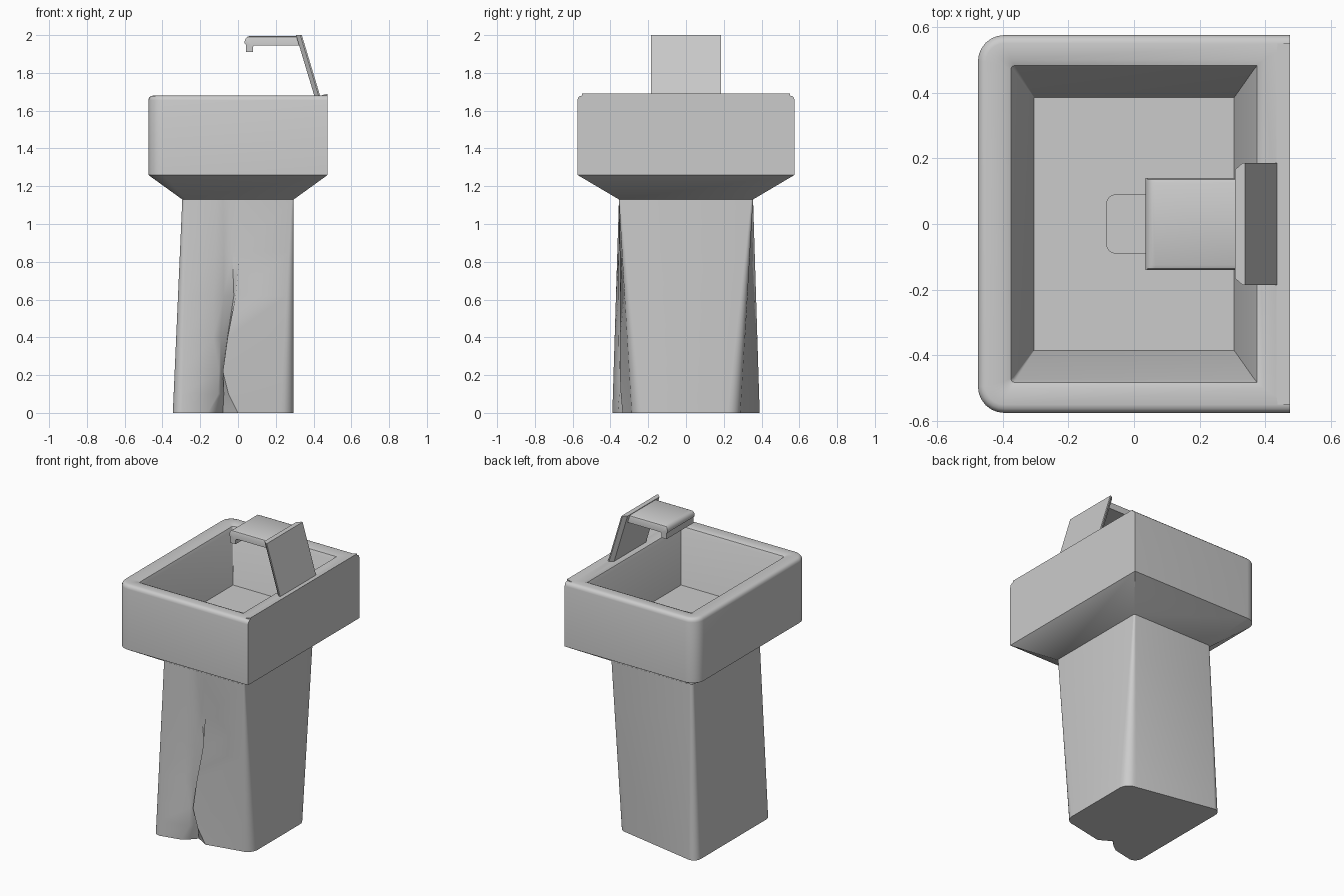
import bpy
import bmesh
from math import sin, cos, pi, radians

cube = bpy.data.objects.get("Cube")
if cube:
    bpy.data.objects.remove(cube)

grey = bpy.data.materials.new("ceramic grey")
grey.use_nodes = True
colour = (0.6, 0.6, 0.6, 1)
grey.diffuse_color = colour
grey.node_tree.nodes["Principled BSDF"].inputs["Base Color"].default_value = colour


def rounded_ring(x0, x1, y_left, y_right, z, r_left, r_right, notch=()):
    """Anticlockwise rounded trapezoid; notch points sit on the front edge."""
    pts = []
    corners = ((x0, -y_left, r_left), (x1, -y_right, r_right),
               (x1, y_right, r_right), (x0, y_left, r_left))
    for i, (cx, cy, r) in enumerate(corners):
        mx = cx + (r if cx == x0 else -r)
        my = cy + (r if cy < 0 else -r)
        for k in range(7):
            a = pi + i * pi / 2 + k * pi / 12
            pts.append((mx + r * cos(a), my + r * sin(a), z))
        if i == 0:
            for nx, depth in notch:
                edge = y_left + (y_right - y_left) * (nx - x0) / (x1 - x0)
                pts.append((nx, depth - edge, z))
    return pts


def loft(name, rings, angle=40):
    """Skin consecutive rings and cap both ends."""
    bm = bmesh.new()
    rows = [[bm.verts.new(p) for p in ring] for ring in rings]
    n = len(rows[0])
    for low, high in zip(rows, rows[1:]):
        for i in range(n):
            j = (i + 1) % n
            bm.faces.new((low[i], low[j], high[j], high[i]))
    bm.faces.new(rows[0][::-1])
    bm.faces.new(rows[-1])
    bmesh.ops.remove_doubles(bm, verts=bm.verts, dist=0.0002)
    bmesh.ops.recalc_face_normals(bm, faces=bm.faces)
    mesh = bpy.data.meshes.new(name)
    bm.to_mesh(mesh)
    bm.free()
    mesh.materials.append(grey)
    obj = bpy.data.objects.new(name, mesh)
    bpy.context.collection.objects.link(obj)
    bpy.ops.object.select_all(action='DESELECT')
    obj.select_set(True)
    bpy.context.view_layer.objects.active = obj
    bpy.ops.object.shade_smooth_by_angle(angle=radians(angle))


# Pedestal: wall side narrows toward the floor, and the front has a fold
# Each level: height, fold left edge, fold bottom, fold right edge, depth
fold = ((0, -0.16, -0.08, 0, 0.06),
        (0.1, -0.105, -0.075, -0.05, 0.06),
        (0.22, -0.1, -0.08, -0.08, 0.05),
        (0.4, -0.13, -0.056, -0.055, 0.045),
        (0.62, -0.13, -0.022, -0.012, 0.035),
        (0.85, -0.12, -0.03, 0.01, 0.018),
        (1.13, -0.11, -0.05, 0, 0))
levels = []
for z, left, mid, right, depth in fold:
    t = 1 - z / 1.13
    notch = ((left, 0), ((left + mid) / 2, depth * 0.4), (mid, depth), (right, 0))
    levels.append(rounded_ring(-0.295 - 0.05 * t, 0.295, 0.355 + 0.035 * t,
                               0.355 - 0.065 * t, z, 0.02 + 0.03 * t,
                               0.01 + 0.06 * t, notch))
loft("pedestal", levels, 50)

# Basin: flared underside, tall wall, rolled rim and sloping bowl
W, D = 0.475, 0.575
profile = [(0.18, 0.22, 1.13, 0.02), (0, 0, 1.26, 0.08), (0, 0, 1.655, 0.08)]
for k in range(1, 4):
    a = k * pi / 6
    inset = 0.025 * (1 - cos(a))
    profile.append((inset, inset, 1.655 + 0.025 * sin(a), 0.08 - inset))
profile += [(0.08, 0.075, 1.678, 0.02), (0.1, 0.093, 1.67, 0.012),
            (0.108, 0.102, 1.65, 0.01), (0.17, 0.19, 1.34, 0.002)]
rings = []
for dx, dy, z, r in profile:
    # The wall side stays square
    back = 0 if dx < 0.03 else dx
    rings.append(rounded_ring(-W + dx, W - back, D - dy, D - dy, z, r, 0))
loft("basin", rings)

# Low lip along the wall edge of the rim
loft("rim_lip", [[(0.43, y, 1.678), (W, y, 1.678), (W, y, 1.69)]
                 for y in (-0.55, 0.55)], 20)

# Drain cover in the bowl floor
loft("drain_cover", [rounded_ring(-0.085, 0.09, 0.09, 0.09, z, 0.03, 0.03)
                     for z in (1.338, 1.346)])

# Tap back plate: leaning slab with chamfered inner edges
plate = []
for shift, z in ((0, 1.675), (-0.098, 2)):
    plate.append([(x + shift, y, z) for x, y in
                  ((0.436, -0.185), (0.436, 0.185), (0.428, 0.185),
                   (0.405, 0.165), (0.405, -0.165), (0.428, -0.185))])
loft("tap_back_plate", plate, 20)

# Spout: sheet with a downturned lip and softened top side edges
outline = [(0.325, 1.945), (0.325, 1.995)]
for k in range(6):
    a = pi / 2 + k * pi / 10
    outline.append((0.065 + 0.03 * cos(a), 1.965 + 0.03 * sin(a)))
outline += [(0.035, 1.955), (0.043, 1.95), (0.043, 1.91),
            (0.08, 1.91), (0.08, 1.938), (0.087, 1.945)]
sides = ((0.14, 1.98), (0.136, 1.99), (0.125, 1.995))
slices = [(-y, top) for y, top in sides] + list(sides[::-1])
loft("spout", [[(x, y, min(z, top)) for x, z in outline] for y, top in slices])
